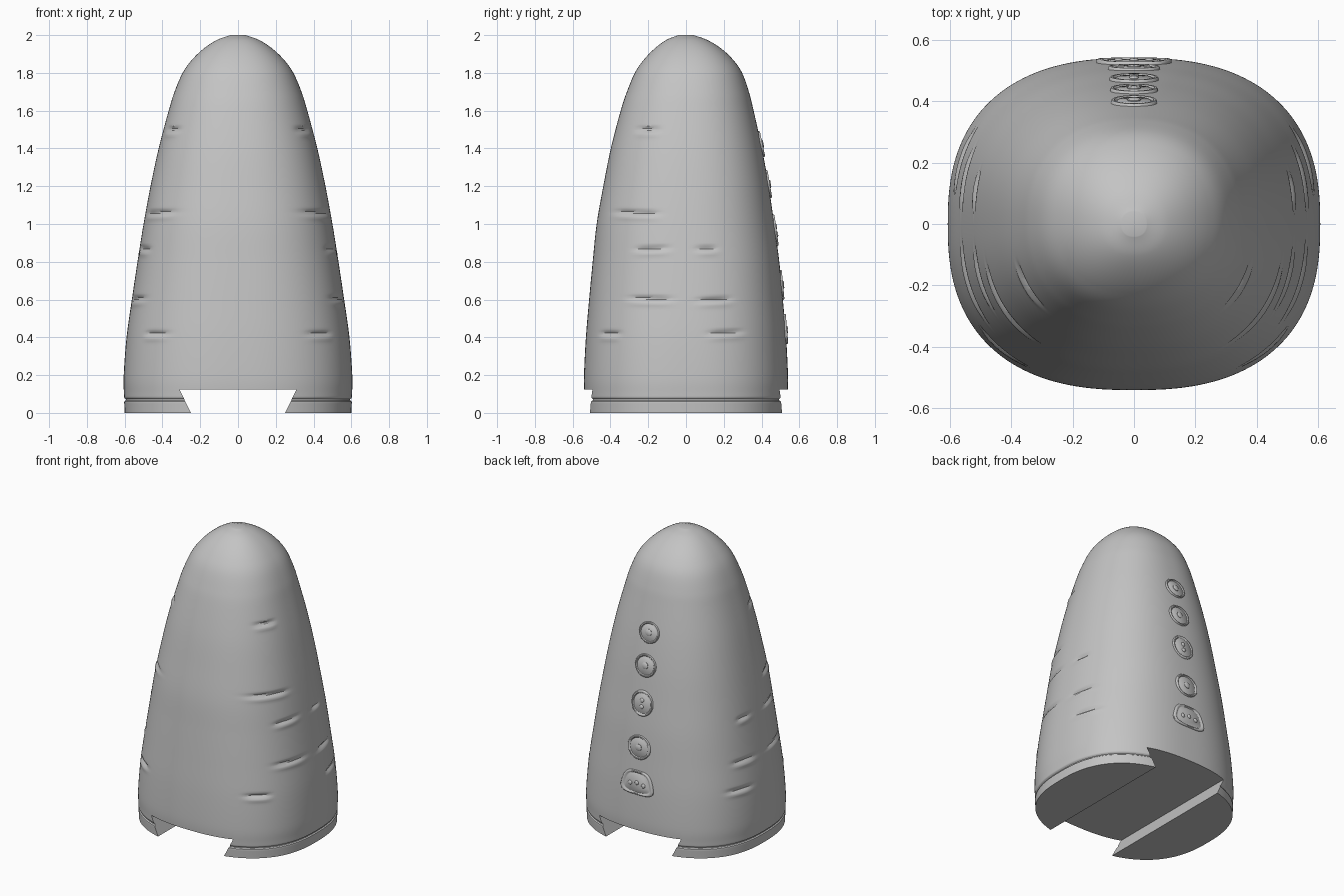
import bpy, bmesh, math
from mathutils import Vector, Matrix

if "Cube" in bpy.data.objects:
    bpy.data.objects.remove(bpy.data.objects["Cube"])

grey = bpy.data.materials.new("plain_grey")
grey.use_nodes = True
COLOUR = (0.55, 0.55, 0.55, 1)
grey.diffuse_color = COLOUR
grey.node_tree.nodes["Principled BSDF"].inputs["Base Color"].default_value = COLOUR

# Profile: height, half width, half depth, depth offset
PROFILE = [(0, .600, .533, 0), (.1, .604, .538, 0), (.2, .605, .54, 0), (.4, .59, .53, 0),
           (.6, .562, .513, 0), (.8, .532, .494, 0), (1, .5, .47, -.003), (1.2, .463, .438, 0),
           (1.4, .42, .4, .002), (1.6, .367, .352, .006), (1.7, .336, .323, .01), (1.8, .293, .284, .013),
           (1.87, .243, .236, .013), (1.93, .18, .175, .01), (1.975, .11, .107, .004), (2, .04, .04, 0)]

# Creases in the sides, mirrored: y, z, half length, slope
CREASES = [(-.2, 1.5, .06, 0), (-.26, 1.06, .11, -.03), (-.18, .87, .085, .03), (.11, .87, .05, 0),
           (-.19, .605, .11, -.02), (.15, .6, .085, .04), (-.4, .42, .05, 0), (.21, .425, .085, .04)]


def catmull(a, b, c, d, t):
    return .5 * (2 * b + (c - a) * t + (2 * a - 5 * b + 4 * c - d) * t * t
                 + (3 * b - a - 3 * c + d) * t ** 3)


def profile_rows(steps=18):
    pts = [Vector(p) for p in PROFILE]
    pts = [2 * pts[0] - pts[1]] + pts + [2 * pts[-1] - pts[-2]]
    for i in range(1, len(pts) - 2):
        for s in range(steps):
            yield catmull(*pts[i - 1:i + 3], s / steps)
    yield pts[-2]


def surface(row, a):
    z, rx, ry, off = row
    power = 2 / (2.5 - .25 * min(1, z / 1.8))
    c, s = math.cos(a), math.sin(a)
    return Vector((math.copysign(abs(c) ** power, c) * rx,
                   math.copysign(abs(s) ** power, s) * ry + off, z))


def dent_depth(p):
    depth = .012 * math.exp(-((p.z - .07) / .006) ** 2)
    if abs(p.x) > .2:
        for y, z, half, slope in CREASES:
            along = math.exp(-((p.y - y) / half) ** 4)
            h = p.z - z - slope * (p.y - y)
            depth += along * (.013 * math.exp(-(h / .011) ** 2)
                              - .005 * math.exp(-((h + .026) / .014) ** 2))
    return depth


def finish(name, bm, angle=35):
    bmesh.ops.recalc_face_normals(bm, faces=bm.faces)
    mesh = bpy.data.meshes.new(name)
    bm.to_mesh(mesh)
    bm.free()
    ob = bpy.data.objects.new(name, mesh)
    bpy.context.collection.objects.link(ob)
    mesh.materials.append(grey)
    smooth(ob, angle)
    return ob


def smooth(ob, angle=35):
    bpy.ops.object.select_all(action='DESELECT')
    ob.select_set(True)
    bpy.context.view_layer.objects.active = ob
    bpy.ops.object.shade_smooth_by_angle(angle=math.radians(angle))


# Tapered body with a domed top
N = 160
bm = bmesh.new()
rings = []
for row in profile_rows():
    ring = []
    for i in range(N):
        p = surface(row, 2 * math.pi * i / N)
        shrink = 1 - dent_depth(p) / max(.1, math.hypot(p.x, p.y))
        ring.append(bm.verts.new((p.x * shrink, p.y * shrink, p.z)))
    rings.append(ring)
for lo, hi in zip(rings, rings[1:]):
    for i in range(N):
        j = (i + 1) % N
        bm.faces.new((lo[i], lo[j], hi[j], hi[i]))
bm.faces.new(rings[0])
tip = bm.verts.new((0, 0, 2))
for i in range(N):
    bm.faces.new((rings[-1][i], rings[-1][(i + 1) % N], tip))
body = finish("body", bm)

# Dovetail slot through the base, front to back
bm = bmesh.new()
ends = [[bm.verts.new((x, y, z)) for x, z in ((-.24, -.02), (.24, -.02), (.31, .125), (-.31, .125))]
        for y in (-1, 1)]
bm.faces.new(ends[0])
bm.faces.new(ends[1])
for i in range(4):
    j = (i + 1) % 4
    bm.faces.new((ends[0][i], ends[0][j], ends[1][j], ends[1][i]))
cutter = finish("slot_cutter", bm)
cutter.hide_render = True
bpy.context.view_layer.objects.active = body
mod = body.modifiers.new("slot", 'BOOLEAN')
mod.operation, mod.object, mod.solver = 'DIFFERENCE', cutter, 'EXACT'
bpy.ops.object.modifier_apply(modifier=mod.name)
bpy.data.objects.remove(cutter)
smooth(body)


# Buttons down the back: rounded rim around small raised nubs
def back_frame(z):
    rows = list(profile_rows())
    row = min(rows, key=lambda r: abs(r[0] - z))
    above = min(rows, key=lambda r: abs(r[0] - z - .08))
    p = surface(row, math.pi / 2)
    up = (surface(above, math.pi / 2) - p).normalized()
    side = Vector((-1, 0, 0))
    out = side.cross(up)
    m = Matrix((side, up, out)).transposed().to_4x4()
    m.translation = p
    return m


def lathe(bm, outline, section):
    loops = [[bm.verts.new((x * s, y * s, h)) for x, y in outline] for s, h in section]
    n = len(outline)
    for a, b in zip(loops, loops[1:]):
        for i in range(n):
            j = (i + 1) % n
            bm.faces.new((a[i], a[j], b[j], b[i]))
    bm.faces.new(loops[-1])
    bm.faces.new(loops[0])


def oval(rx, ry, cx=0, cy=0, n=32, taper=0, power=1):
    pts = []
    for i in range(n):
        c, s = math.cos(2 * math.pi * i / n), math.sin(2 * math.pi * i / n)
        u, v = math.copysign(abs(c) ** power, c), math.copysign(abs(s) ** power, s)
        pts.append((cx + rx * u * (1 - taper * v), cy + ry * v))
    return pts


RIM = [(1, -.03), (1, .003), (.95, .008), (.86, .008), (.8, .002), (.76, .002), (.7, .006)]
NUB = [(1, -.01), (1, .009), (.75, .013)]
BUTTONS = [("top", 1.42, .075, .07, [(0, 0)]), ("upper", 1.21, .078, .075, [(0, 0)]),
           ("middle", .97, .08, .085, [(0, .02), (0, -.022)]), ("lower", .68, .085, .08, [(0, 0)]),
           ("bottom", .45, .115, .08, [(-.05, -.01), (0, 0), (.05, -.01)])]
for name, z, rx, ry, nubs in BUTTONS:
    bm = bmesh.new()
    wide = name == "bottom"
    lathe(bm, oval(rx, ry, taper=.2 if wide else 0, power=.6 if wide else 1), RIM)
    for cx, cy in nubs:
        size = .022 if len(nubs) == 1 else .014
        lathe(bm, oval(size, size, n=16), NUB)
        bm.verts.ensure_lookup_table()
        for v in bm.verts[-16 * len(NUB):]:
            v.co += Vector((cx, cy, 0))
    bm.transform(back_frame(z))
    finish(name + "_back_button", bm, 50)
